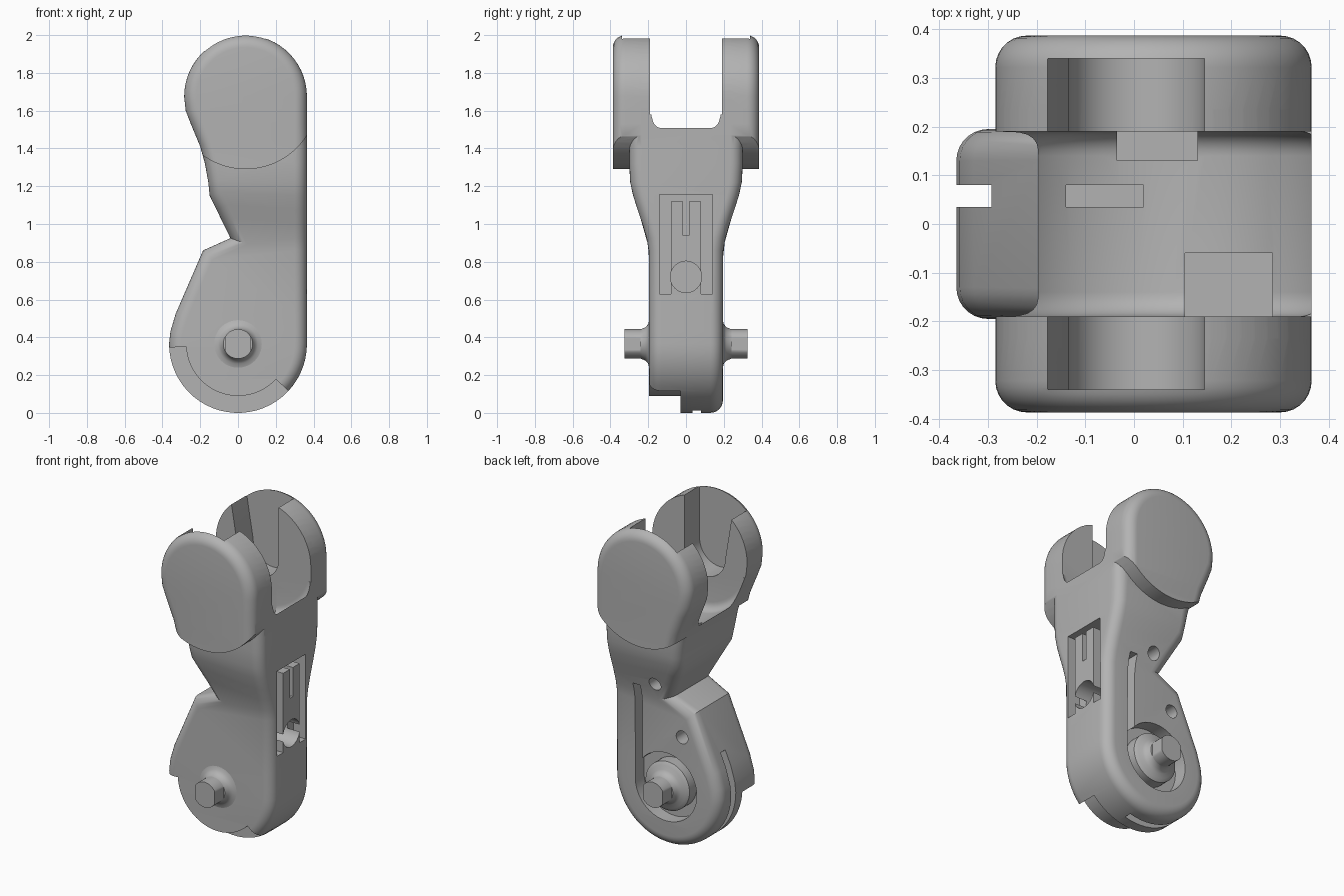
import bpy, bmesh
from math import sin, cos, radians, sqrt, pi

if "Cube" in bpy.data.objects:
    bpy.data.objects.remove(bpy.data.objects["Cube"])

grey = bpy.data.materials.new("plain_grey")
grey.use_nodes = True
grey.diffuse_color = (0.45, 0.45, 0.45, 1)
grey.node_tree.nodes["Principled BSDF"].inputs["Base Color"].default_value = (0.45, 0.45, 0.45, 1)

LOW, HIGH = (0, 0.365), (0.04, 1.675)   # lower and upper pivot centres
LOW_R, HIGH_R, FILLET = 0.365, 0.325, 0.065


def make(name, verts, faces):
    mesh = bpy.data.meshes.new(name)
    mesh.from_pydata(verts, [], faces)
    bm = bmesh.new()
    bm.from_mesh(mesh)
    bmesh.ops.recalc_face_normals(bm, faces=bm.faces)
    bm.to_mesh(mesh)
    bm.free()
    ob = bpy.data.objects.new(name, mesh)
    bpy.context.collection.objects.link(ob)
    mesh.materials.append(grey)
    return ob


def tube(name, rings):
    n = len(rings[0])
    faces = [(k * n + i, k * n + (i + 1) % n, (k + 1) * n + (i + 1) % n, (k + 1) * n + i)
             for k in range(len(rings) - 1) for i in range(n)]
    faces += [tuple(range(n)), tuple(range((len(rings) - 1) * n, len(rings) * n))]
    return make(name, [v for r in rings for v in r], faces)


def prism(pts, a, b, axis="y"):
    place = (lambda p, d: (p[0], d, p[1])) if axis == "y" else (lambda p, d: (d, p[0], p[1]))
    return tube("cutter", [[place(p, d) for p in pts] for d in (a, b)])


def arc(c, r, a0, a1, n=32):
    return [(c[0] + r * cos(radians(a0 + (a1 - a0) * i / n)),
             c[1] + r * sin(radians(a0 + (a1 - a0) * i / n))) for i in range(n + 1)]


def circle(c, r):
    return arc(c, r, 0, 360, 64)[:-1]


def rect(x0, x1, z0, z1):
    return [(x0, z0), (x1, z0), (x1, z1), (x0, z1)]


def sector(c, r0, r1, a0, a1):
    return arc(c, r0, a0, a1) + arc(c, r1, a1, a0)


def lathe(name, c, profile):
    return tube(name, [[(x, y, z) for x, z in circle(c, r)] for r, y in profile])


def boolean(target, tool, op="DIFFERENCE"):
    mod = target.modifiers.new("cut", "BOOLEAN")
    mod.operation, mod.solver, mod.object = op, "EXACT", tool
    bpy.context.view_layer.objects.active = target
    bpy.ops.object.modifier_apply(modifier=mod.name)
    bpy.data.objects.remove(tool)


# Outline of the link as matching left and right chains, bottom to top
waist = [(-0.358, 0.43), (-0.33, 0.525), (-0.185, 0.86), (-0.04, 0.925), (-0.077, 1.0),
         (-0.113, 1.075), (-0.15, 1.15), (-0.157, 1.22), (-0.175, 1.32), (-0.2, 1.41),
         (-0.25, 1.53), (-0.277, 1.6)]
left = arc(LOW, LOW_R, 267, 180, 14) + waist + arc(HIGH, HIGH_R, 180, 93, 14)
right = (arc(LOW, LOW_R, 273, 360, 14) + [(0.365, z) for x, z in waist]
         + arc(HIGH, HIGH_R, 0, 87, 14))
outline = right + left[::-1]


def inset(d):
    out, n = [], len(outline)
    for i, (x, z) in enumerate(outline):
        (ax, az), (bx, bz) = outline[i - 1], outline[(i + 1) % n]
        l1, l2 = sqrt((x - ax) ** 2 + (z - az) ** 2), sqrt((bx - x) ** 2 + (bz - z) ** 2)
        n1 = (-(z - az) / l1, (x - ax) / l1)
        n2 = (-(bz - z) / l2, (bx - x) / l2)
        k = d / (1 + n1[0] * n2[0] + n1[1] * n2[1])
        out.append((x + k * (n1[0] + n2[0]), z + k * (n1[1] + n2[1])))
    return out


def rounded_link(name, width):
    """Outline thickened to +-width(z) with filleted rims."""
    steps = 7
    rows = []
    for k in range(steps + 1):
        t = pi / 2 * k / steps
        rows.append((inset(FILLET * (1 - sin(t))), FILLET * (1 - cos(t))))
    rings = [[(x, -width(z) + d, z) for x, z in pts] for pts, d in rows]
    rings += [[(x, width(z) - d, z) for x, z in pts] for pts, d in rows[::-1]]
    n, m = len(outline), len(left)
    verts = [v for r in rings for v in r]
    faces = [(k * n + i, k * n + (i + 1) % n, (k + 1) * n + (i + 1) % n, (k + 1) * n + i)
             for k in range(len(rings) - 1) for i in range(n)]
    for base in (0, (len(rings) - 1) * n):
        faces += [(base + i, base + i + 1, base + n - 2 - i, base + n - 1 - i) for i in range(m - 1)]
    return make(name, verts, faces)


def body_width(z):
    s = min(max((z - 0.82) / 0.46, 0), 1)
    return 0.195 + 0.105 * s * s * (3 - 2 * s)


# Body with a widening neck, joined to the fork ears
link = rounded_link("link_body", body_width)
ears = rounded_link("ears", lambda z: 0.387)
boolean(ears, prism(circle(HIGH, 0.385), -0.5, 0.5), "INTERSECT")
boolean(link, ears, "UNION")

# Fork gap with a curved, filleted floor
bend = [(0.365 - 0.05 * (1 - sin(radians(a))), 0.19 - 0.05 * (1 - cos(radians(a))))
        for a in range(0, 91, 15)]
boolean(link, lathe("cutter", HIGH, [(r, -y) for r, y in bend] + [(r, y) for r, y in bend[::-1]]))
boolean(link, prism(rect(-0.5, 0.5, 1.58, 2.2), -0.19, 0.19))

# Open-topped pin pockets inside both ears
pocket = [(0.145, 2.1), (-0.18, 2.1), (-0.18, 1.93)] + arc((0.005, 1.66), 0.14, 180, 360)
for side in (-1, 1):
    boolean(link, prism(pocket, side * 0.15, side * 0.34))

# Recesses in the fork floor
boolean(link, prism(rect(0.105, 0.285, 1.27, 1.5), -0.19, -0.06))
boolean(link, prism(rect(-0.035, 0.13, 1.27, 1.5), 0.13, 0.19))
boolean(link, prism(rect(-0.14, 0.02, 1.25, 1.5), 0.035, 0.08))

# Stepped front rim and the tendon groove around the lower end
boolean(link, prism(sector(LOW, 0.275, 0.5, 183, 317), -0.4, -0.03))
boolean(link, prism(sector(LOW, 0.275, 0.5, 140, 285), 0.035, 0.08))

# Clip slots, release slot and round hole on the side
for y0, y1, z0, z1 in [(-0.14, -0.08, 0.63, 1.155), (0.08, 0.14, 0.63, 1.155),
                       (-0.09, 0.09, 1.12, 1.155), (-0.015, 0.015, 0.94, 1.13)]:
    boolean(link, prism(rect(y0, y1, z0, z1), 0.28, 0.5, "x"))
boolean(link, prism(circle((0, 0.72), 0.083), 0.2, 0.5, "x"))

# Spring pocket, spring leg channel and two holes on the back
boolean(link, prism(circle(LOW, 0.21), 0.11, 0.4))
boolean(link, prism(rect(0.16, 0.21, 0.365, 0.96), 0.11, 0.4))
for hole in [(0.05, 1.0), (-0.11, 0.70)]:
    boolean(link, prism(circle(hole, 0.04), 0.05, 0.4))

# Axle with flared collars, a rear hub and flat-sided ends
axle = lathe("axle", LOW, [(0.078, -0.325), (0.078, -0.241), (0.078, -0.24), (0.088, -0.215),
                           (0.105, -0.2), (0.13, -0.194), (0.15, -0.15), (0.15, 0.18),
                           (0.13, 0.194), (0.105, 0.2), (0.088, 0.215), (0.078, 0.24),
                           (0.078, 0.241), (0.078, 0.325)])
for v in axle.data.vertices:
    if abs(v.co.y) > 0.2405:
        v.co.x = min(max(v.co.x, -0.068), 0.068)

for ob in (link, axle):
    bpy.ops.object.select_all(action="DESELECT")
    ob.select_set(True)
    bpy.context.view_layer.objects.active = ob
    bpy.ops.object.shade_smooth_by_angle(angle=radians(32))
